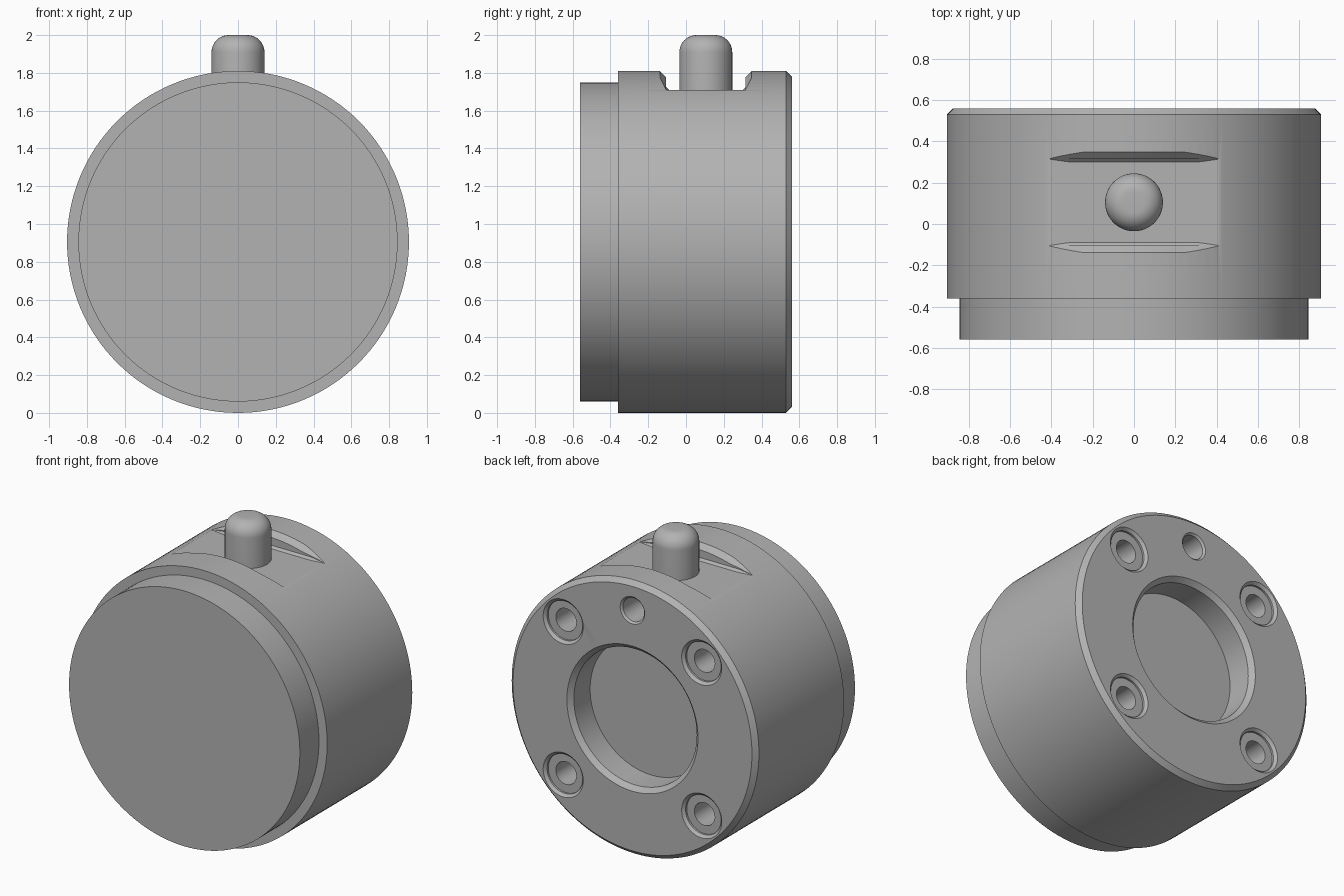
import bpy, bmesh, math
from mathutils import Matrix, Vector

cube = bpy.data.objects.get("Cube")
if cube:
    bpy.data.objects.remove(cube)

RADIUS = 0.905
CENTRE = Vector((0, 0, RADIUS))
BACK = 0.56
BOLT = 0.507
FLOOR = 1.71

steel = bpy.data.materials.new("grey steel")
steel.use_nodes = True
grey = (0.45, 0.45, 0.45, 1)
steel.diffuse_color = grey
steel.node_tree.nodes["Principled BSDF"].inputs["Base Color"].default_value = grey


def finish(bm, name):
    bmesh.ops.remove_doubles(bm, verts=bm.verts, dist=1e-5)
    bmesh.ops.recalc_face_normals(bm, faces=bm.faces)
    mesh = bpy.data.meshes.new(name)
    bm.to_mesh(mesh)
    bm.free()
    mesh.materials.append(steel)
    obj = bpy.data.objects.new(name, mesh)
    bpy.context.collection.objects.link(obj)
    return obj


def lathe(bm, profile, origin, steps, upright=False):
    """Revolve (radius, along) points about the y axis, or z when upright."""
    turn = Matrix() if upright else Matrix.Rotation(-math.pi / 2, 4, "X")
    place = Matrix.Translation(origin) @ turn
    verts = [bm.verts.new((r, 0, a)) for r, a in profile]
    edges = [bm.edges.new(pair) for pair in zip(verts, verts[1:])]
    made = bmesh.ops.spin(bm, geom=verts + edges, cent=(0, 0, 0), axis=(0, 0, 1),
                          angle=2 * math.pi, steps=steps, use_merge=True)
    new = [v for v in bm.verts if not v.tag]
    bmesh.ops.transform(bm, matrix=place, verts=new)
    for v in new:
        v.tag = True


def smooth(obj):
    bpy.ops.object.select_all(action="DESELECT")
    obj.select_set(True)
    bpy.context.view_layer.objects.active = obj
    bpy.ops.object.shade_smooth_by_angle(angle=math.radians(30))


# Drum with a stepped front and a blind bore in the back
bm = bmesh.new()
lathe(bm, [(0, -BACK), (0.845, -BACK), (0.845, -0.36), (RADIUS, -0.36),
           (RADIUS, BACK - 0.03), (RADIUS - 0.03, BACK), (0.48, BACK),
           (0.45, BACK - 0.03), (0.45, BACK - 0.2), (0, BACK - 0.2)], CENTRE, 128)
body = finish(bm, "drum_body")

# Cutter for four counterbored bolt holes and one plain hole
bm = bmesh.new()
for sx in (-1, 1):
    for sz in (-1, 1):
        lathe(bm, [(0, 0.05), (0.147, 0.05), (0.147, 0), (0.13, -0.017), (0.13, -0.03),
                   (0.075, -0.03), (0.075, -0.32), (0, -0.32)],
              CENTRE + Vector((sx * BOLT, BACK, sz * BOLT)), 40)
lathe(bm, [(0, 0.05), (0.09, 0.05), (0.09, 0), (0.078, -0.012), (0.078, -0.3), (0, -0.3)],
      CENTRE + Vector((0, BACK, BOLT * math.sqrt(2))), 40)
hole_cutter = finish(bm, "hole_cutter")

# Cutter for the flat-bottomed slot, its rim bevel following the drum surface
bm = bmesh.new()
sections = []
STEPS = 40
for i in range(STEPS + 1):
    x = 0.45 * (2 * i / STEPS - 1)
    depth = max(RADIUS + math.sqrt(RADIUS ** 2 - x * x) - FLOOR, 0.004)
    rim, fillet = min(0.033, depth / 2), min(0.015, depth / 3)
    half = [(0.21 - fillet, FLOOR), (0.21, FLOOR + fillet), (0.21, FLOOR + depth - rim),
            (0.21 + rim, FLOOR + depth), (0.21 + rim, 2.1)]
    ring = half + [(-y, z) for y, z in reversed(half)]
    sections.append([bm.verts.new((x, 0.105 + y, z)) for y, z in ring])
for a, b in zip(sections, sections[1:]):
    for j in range(len(a)):
        k = (j + 1) % len(a)
        bm.faces.new((a[j], a[k], b[k], b[j]))
bm.faces.new(sections[0])
bm.faces.new(sections[-1])
slot_cutter = finish(bm, "slot_cutter")

# Apply both cuts
bpy.context.view_layer.objects.active = body
for cutter in (slot_cutter, hole_cutter):
    mod = body.modifiers.new(cutter.name, "BOOLEAN")
    mod.operation = "DIFFERENCE"
    mod.solver = "EXACT"
    mod.object = cutter
    bpy.ops.object.modifier_apply(modifier=mod.name)
    bpy.data.objects.remove(cutter)
smooth(body)

# Round-topped pin standing in the slot
bm = bmesh.new()
arc = [math.radians(90 * i / 10) for i in range(11)]
lathe(bm, [(0, 1.6), (0.14, 1.6)]
      + [(0.05 + 0.09 * math.cos(t), 1.91 + 0.09 * math.sin(t)) for t in arc]
      + [(0, 2)], (0, 0.105, 0), 48, upright=True)
smooth(finish(bm, "top_pin"))
